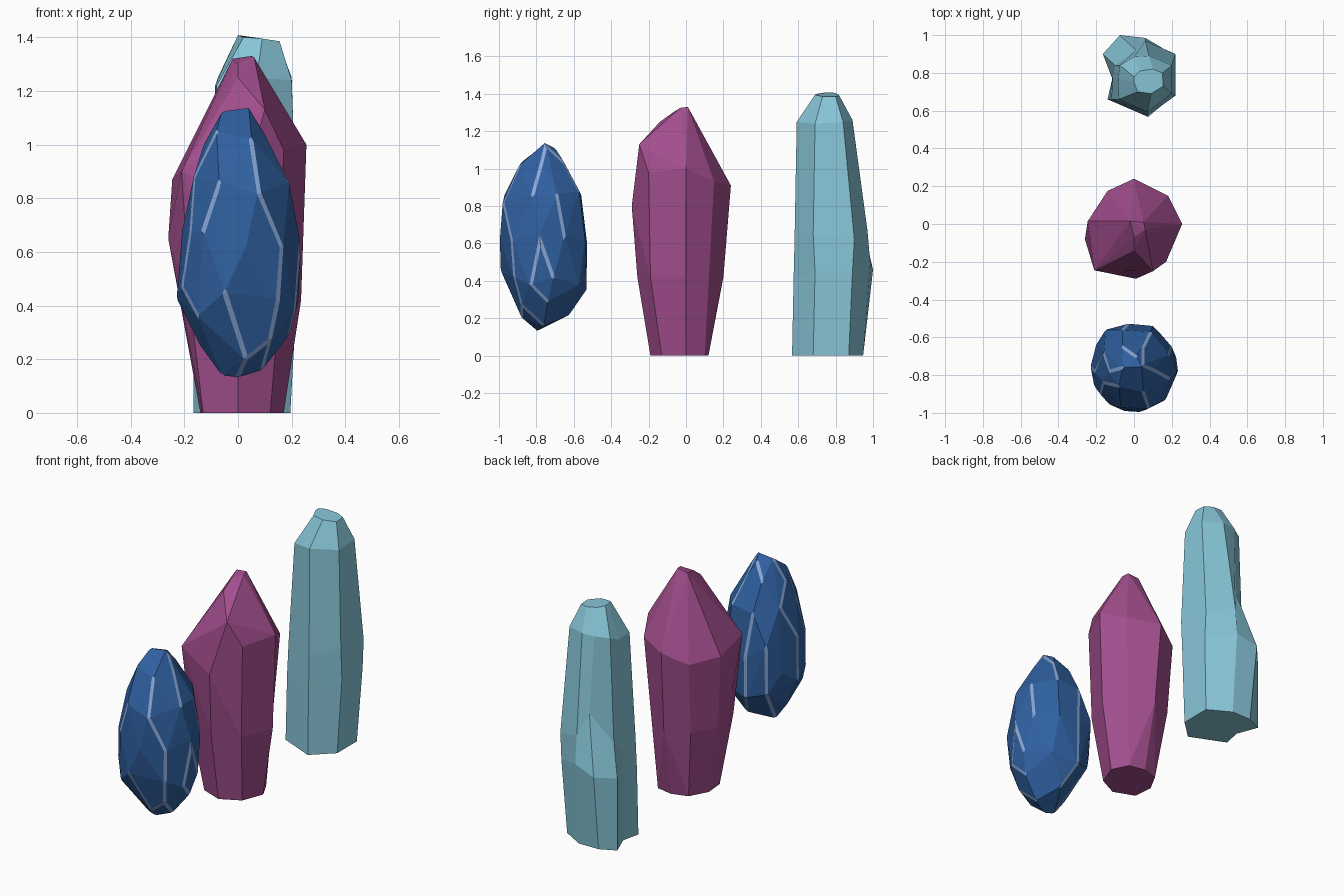
import bpy, bmesh, math


def material(name, rgb):
    m = bpy.data.materials.new(name)
    lin = [((c / 255 + 0.055) / 1.055) ** 2.4 for c in rgb]
    m.diffuse_color = (*lin, 1)
    return m


def finish(bm, name, mats):
    bmesh.ops.recalc_face_normals(bm, faces=bm.faces)
    me = bpy.data.meshes.new(name)
    bm.to_mesh(me)
    bm.free()
    for m in mats:
        me.materials.append(m)
    ob = bpy.data.objects.new(name, me)
    bpy.context.collection.objects.link(ob)
    return ob


def hull(points):
    # faceted convex gem through the given corner points
    bm = bmesh.new()
    vs = [bm.verts.new(p) for p in points]
    bmesh.ops.convex_hull(bm, input=vs)
    bmesh.ops.delete(bm, geom=[v for v in bm.verts if not v.link_faces], context='VERTS')
    bmesh.ops.dissolve_limit(bm, angle_limit=math.radians(5),
                             verts=bm.verts, edges=bm.edges)
    return bm


magenta = material("magenta", (162, 78, 141))
pale = material("pale_blue", (136, 199, 217))
blue = material("deep_blue", (47, 96, 160))
glint = material("light_steel_blue", (138, 168, 216))

# magenta crystal: base, waist, shoulder and tip corners
base = [(.17, 0), (.12, .10), (.02, .12), (-.08, .09), (-.14, -.02),
        (-.13, -.14), (0, -.19), (.12, -.13)]
waist = [(.235, 0), (.16, .13), (.01, .20), (-.13, .14), (-.215, 0),
         (-.18, -.20), (0, -.26), (.155, -.19)]
shoulder = [(.255, 0, 1.0), (.18, .15, .93), (0, .24, .91), (-.14, .175, .85),
            (-.245, .015, .87), (-.21, -.245, .90), (.01, -.29, .80),
            (.17, -.2, .98), (-.26, -.08, .65), (.1, -.25, 1.13)]
tip = [(-.02, .015, 1.32), (.05, .01, 1.33), (.06, -.03, 1.325),
       (0, -.07, 1.30), (0, -.14, 1.25)]
finish(hull([(x, y, 0) for x, y in base] + [(x, y, .42) for x, y in waist]
            + shoulder + tip), "magenta_crystal", [magenta])

# pale crystal: eight side columns, each base, ledge, above ledge, shoulder, crown
columns = [
    [(.195, .68, 0), (.22, .69, .45), (.22, .68, .65), (.20, .69, 1.24), (.155, .73, 1.385)],
    [(.195, .87, 0), (.22, .89, .45), (.22, .90, .62), (.20, .84, 1.25), (.15, .80, 1.385)],
    [(.06, .947, 0), (.06, .985, .50), (.06, .97, .67), (.08, .89, 1.26), (.10, .82, 1.39)],
    [(-.07, .945, 0), (-.075, 1.0, .46), (.01, .92, .80), (0, .885, 1.26), (.03, .81, 1.40)],
    [(-.165, .90, 0), (-.165, .90, .44), (-.10, .84, .62), (-.075, .84, 1.25), (0, .78, 1.408)],
    [(-.115, .77, 0), (-.115, .77, .40), (-.113, .77, .54), (-.085, .77, 1.22), (0, .75, 1.408)],
    [(-.14, .66, 0), (-.13, .66, .40), (-.12, .66, .60), (-.08, .66, 1.22), (.02, .70, 1.40)],
    [(.075, .567, 0), (.075, .575, .40), (.075, .58, .60), (.07, .592, 1.25), (.09, .69, 1.395)],
]
bm = bmesh.new()
grid = [[bm.verts.new(p) for p in col] for col in columns]
for i, a in enumerate(grid):
    b = grid[(i + 1) % len(grid)]
    for k in range(4):
        bm.faces.new((a[k], b[k], b[k + 1], a[k + 1]))
for k in (0, 4):
    bm.faces.new([c[k] for c in grid])
bmesh.ops.dissolve_limit(bm, angle_limit=math.radians(3), verts=bm.verts, edges=bm.edges)
finish(bm, "pale_crystal", [pale])

# blue floating crystal: corners from the bottom to the top
gem = [
    (-.06, -.78, .14), (0, -.80, .133), (.09, -.76, .16), (.03, -.88, .20),
    (-.14, -.78, .25), (.19, -.74, .29), (.02, -.62, .22), (.12, -.88, .27),
    (-.05, -.99, .45), (-.15, -.92, .36), (.15, -.92, .42), (.215, -.83, .38),
    (.225, -.71, .42), (.13, -.57, .38), (-.03, -.53, .35), (-.14, -.58, .38),
    (-.23, -.755, .43), (-.21, -.86, .47), (-.20, -.64, .50),
    (.03, -.995, .62), (.165, -.935, .62), (.235, -.78, .62), (.2, -.65, .64),
    (.1, -.54, .62), (-.03, -.528, .60), (-.15, -.56, .68), (-.21, -.78, .68),
    (-.18, -.90, .67), (-.13, -.955, .68),
    (.08, -.98, .82), (-.07, -.97, .86), (-.165, -.84, .88), (.19, -.82, .86),
    (.185, -.69, .86), (.09, -.57, .88), (-.06, -.56, .86), (-.165, -.68, .88),
    (.05, -.89, 1.02), (-.08, -.86, 1.05), (-.13, -.78, 1.0), (.10, -.77, 1.04),
    (.05, -.65, 1.03), (-.06, -.65, 1.03),
    (-.06, -.76, 1.125), (.05, -.75, 1.125), (.01, -.70, 1.11),
]
bm = hull(gem)
# worn ridges: every second steep edge is cut to a narrow light strip
ridges = []
for e in sorted(bm.edges, key=lambda e: (e.verts[0].co + e.verts[1].co).z):
    a, b = (v.co for v in e.verts)
    if abs(a.z - b.z) > .6 * (a - b).length and e.calc_face_angle(0) > math.radians(14):
        ridges.append(e)
bmesh.ops.bevel(bm, geom=ridges[::2], offset=.010, offset_type='OFFSET', segments=1,
                profile=.5, affect='EDGES', material=1)
finish(bm, "blue_crystal", [blue, glint])
